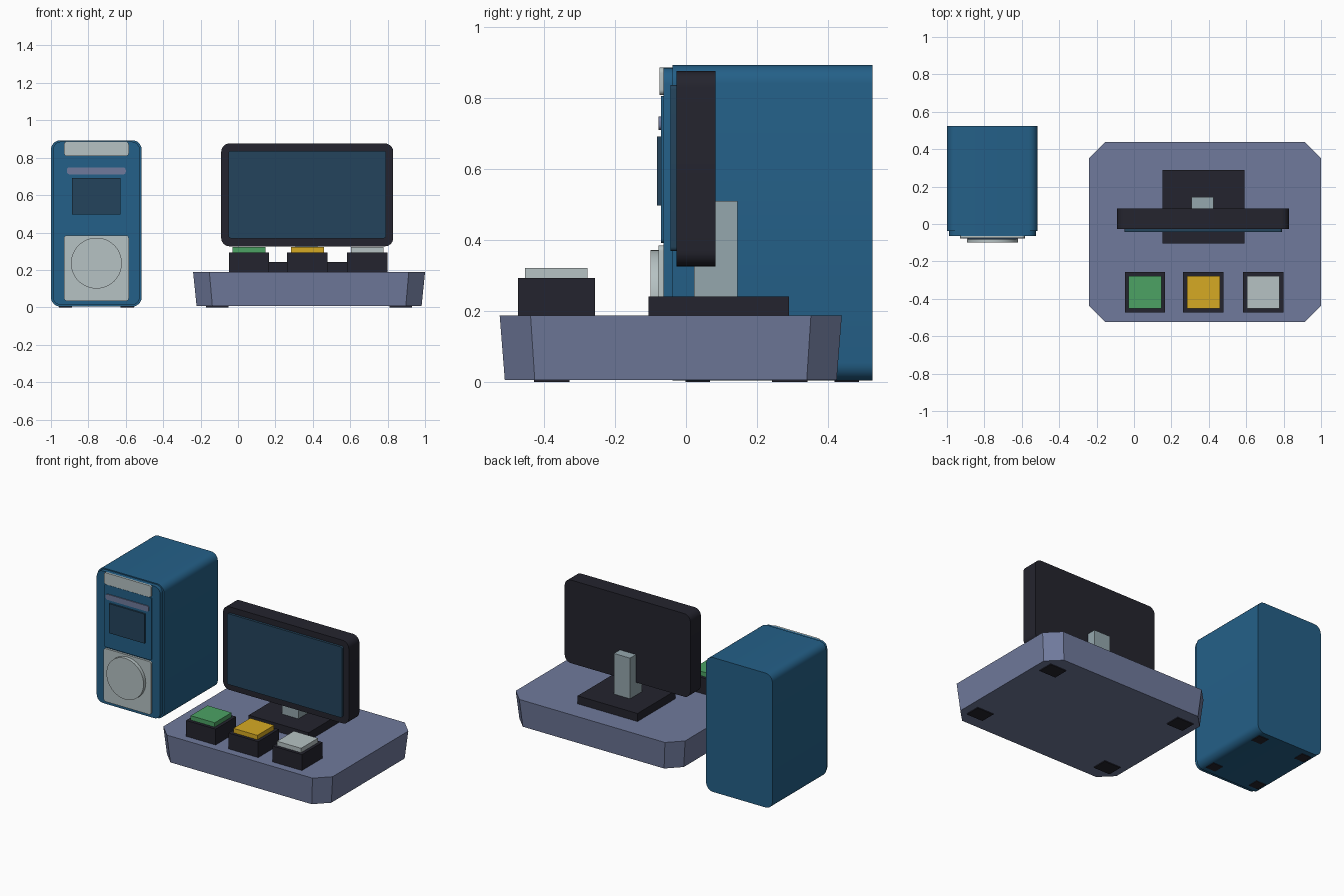
import bpy, bmesh, math

if "Cube" in bpy.data.objects:
    bpy.data.objects.remove(bpy.data.objects["Cube"])


def material(name, srgb):
    lin = [((c / 255 + 0.055) / 1.055) ** 2.4 for c in srgb] + [1]
    m = bpy.data.materials.new(name)
    m.use_nodes = True
    m.diffuse_color = lin
    m.node_tree.nodes["Principled BSDF"].inputs["Base Color"].default_value = lin
    return m


BLUE = material("blue casing", (36, 96, 136))
LAVENDER = material("lavender plastic", (112, 122, 156))
BLACK = material("black plastic", (36, 36, 46))
SCREEN = material("dark glass", (36, 68, 92))
GREY = material("pale grey", (182, 194, 195))
STEEL = material("steel grey", (149, 167, 174))
GREEN = material("green key", (76, 162, 100))
YELLOW = material("yellow key", (214, 170, 35))


def prism(name, points, depth, mat, smooth=False):
    """Extrude a flat closed outline along a vector."""
    bm = bmesh.new()
    face = bm.faces.new([bm.verts.new(p) for p in points])
    ext = bmesh.ops.extrude_face_region(bm, geom=[face])
    top = [v for v in ext["geom"] if isinstance(v, bmesh.types.BMVert)]
    bmesh.ops.translate(bm, verts=top, vec=depth)
    bmesh.ops.recalc_face_normals(bm, faces=bm.faces)
    me = bpy.data.meshes.new(name)
    bm.to_mesh(me)
    bm.free()
    me.materials.append(mat)
    ob = bpy.data.objects.new(name, me)
    bpy.context.collection.objects.link(ob)
    if smooth:
        bpy.ops.object.select_all(action="DESELECT")
        ob.select_set(True)
        bpy.context.view_layer.objects.active = ob
        bpy.ops.object.shade_smooth_by_angle(angle=math.radians(35))
    return ob


def slab(name, x, y, z, mat, r=0, steps=6):
    """Block between limits, its front outline rounded by radius r."""
    if not r:
        pts = [(x[0], y[0], z[0]), (x[1], y[0], z[0]), (x[1], y[0], z[1]), (x[0], y[0], z[1])]
    else:
        pts = []
        corners = [(x[1] - r, z[1] - r), (x[0] + r, z[1] - r), (x[0] + r, z[0] + r), (x[1] - r, z[0] + r)]
        for q, (cx, cz) in enumerate(corners):
            for i in range(steps + 1):
                a = (q + i / steps) * math.pi / 2
                pts.append((cx + r * math.cos(a), y[0], cz + r * math.sin(a)))
    return prism(name, pts, (0, y[1] - y[0], 0), mat, r > 0)


# Tower casing and front plate
TX = -0.757
slab("tower_body", (-1, -0.515), (-0.038, 0.525), (0.004, 0.893), BLUE, 0.05)
slab("tower_front_plate", (-0.99, -0.525), (-0.063, -0.038), (0.012, 0.886), BLUE, 0.045)

# Panels on the tower front
PX = (-0.93, -0.584)
slab("top_panel", PX, (-0.075, -0.063), (0.809, 0.886), GREY, 0.015)
slab("middle_panel", PX, (-0.071, -0.063), (0.392, 0.806), BLUE, 0.012)
slab("drive_strip", (-0.915, -0.6), (-0.077, -0.071), (0.711, 0.748), LAVENDER, 0.014)
slab("tower_window", (-0.888, -0.627), (-0.082, -0.071), (0.497, 0.692), SCREEN)
slab("lower_panel", PX, (-0.077, -0.063), (0.034, 0.385), GREY, 0.015)
circle = [(TX + 0.136 * math.cos(a), -0.1, 0.236 + 0.136 * math.sin(a))
          for a in (i * math.tau / 48 for i in range(48))]
prism("round_dial", circle, (0, 0.023, 0), GREY, True)

# Tapered console base with clipped corners
CX, CY = 0.38, -0.043
HX, HY, CUT = 0.62, 0.482, 0.087
outline = []
for sx, sy in ((1, 1), (-1, 1), (-1, -1), (1, -1)):
    pair = [(sx * HX, sy * (HY - CUT)), (sx * (HX - CUT), sy * HY)]
    outline += pair if sx * sy > 0 else pair[::-1]
base = prism("console_base", [(CX + px, CY + py, 0.006) for px, py in outline],
             (0, 0, 0.182), LAVENDER)
for v in base.data.vertices:
    if v.co.z < 0.1:
        v.co.x = CX + (v.co.x - CX) * 0.97
        v.co.y = CY + (v.co.y - CY) * 0.97


def feet(name, cx, cy, dx, dy, hx, hy):
    """Four thin pads mirrored around a centre."""
    for sx, side in ((1, "left"), (-1, "right")):
        for sy, end in ((1, "back"), (-1, "front")):
            fx, fy = cx + sx * dx, cy + sy * dy
            slab(f"{name}_{end}_{side}", (fx - hx, fx + hx), (fy - hy, fy + hy), (0, 0.008), BLACK)


feet("console_foot", CX, CY, 0.49, 0.335, 0.06, 0.05)
feet("tower_foot", TX, 0.243, 0.165, 0.21, 0.035, 0.035)

# Monitor with its stand
slab("stand_plate", (0.152, 0.59), (-0.105, 0.29), (0.188, 0.241), BLACK)
slab("stand_post", (0.308, 0.426), (0.022, 0.145), (0.241, 0.51), STEEL)
slab("monitor_housing", (-0.09, 0.83), (-0.027, 0.083), (0.326, 0.876), BLACK, 0.045)
slab("monitor_screen", (-0.051, 0.791), (-0.043, -0.027), (0.369, 0.837), SCREEN, 0.012)

# Three keys on blocks
for label, kx, mat in (("green", 0.059, GREEN), ("yellow", 0.371, YELLOW), ("grey", 0.691, GREY)):
    slab(f"{label}_key_block", (kx - 0.108, kx + 0.108), (-0.473, -0.257), (0.188, 0.293), BLACK)
    slab(f"{label}_key_cap", (kx - 0.088, kx + 0.088), (-0.453, -0.277), (0.293, 0.322), mat)
